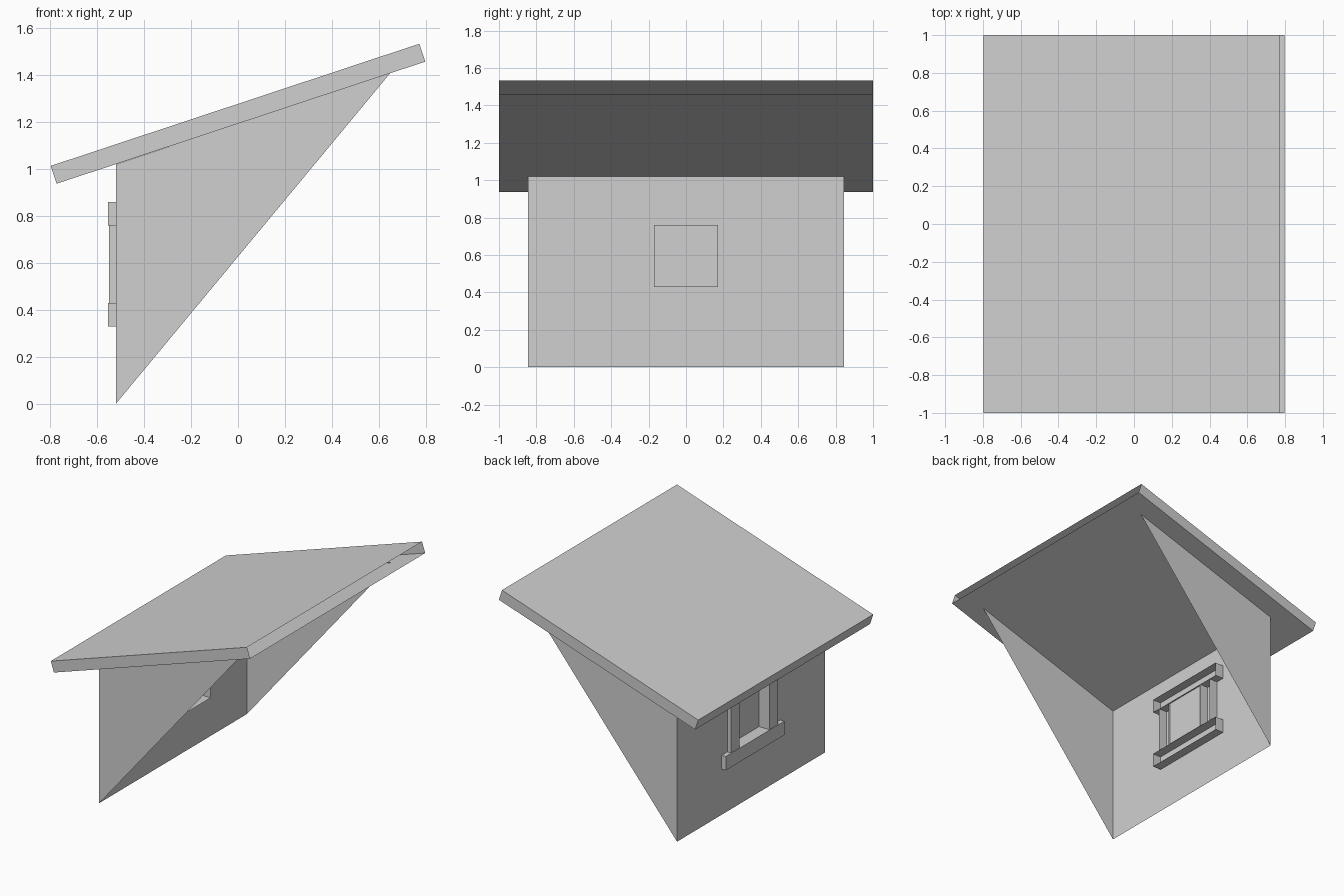
import bpy, bmesh, math
from mathutils import Matrix, Vector

if "Cube" in bpy.data.objects:
    bpy.data.objects.remove(bpy.data.objects["Cube"], do_unlink=True)

grey = bpy.data.materials.new("light_grey")
grey.use_nodes = True
COLOUR = (0.63, 0.63, 0.63, 1)
grey.diffuse_color = COLOUR
grey.node_tree.nodes["Principled BSDF"].inputs["Base Color"].default_value = COLOUR


def finish(name, bm):
    mesh = bpy.data.meshes.new(name)
    bm.to_mesh(mesh)
    bm.free()
    mesh.materials.append(grey)
    obj = bpy.data.objects.new(name, mesh)
    bpy.context.collection.objects.link(obj)
    return obj


def open_box(name, low, high, tilt=0.0):
    """Box with its +x end left open, optionally tilted about y."""
    low, high = Vector(low), Vector(high)
    bm = bmesh.new()
    bmesh.ops.create_cube(bm, size=1)
    bm.normal_update()
    ends = [f for f in bm.faces if f.normal.x > 0.9]
    bmesh.ops.delete(bm, geom=ends, context='FACES_ONLY')
    size = high - low
    bm.transform(Matrix.Translation((low + high) / 2)
                 @ Matrix.Rotation(tilt, 4, 'Y')
                 @ Matrix.Diagonal((*size, 1)))
    return finish(name, bm)


def sheet(name, points):
    bm = bmesh.new()
    bm.faces.new([bm.verts.new(p) for p in points])
    return finish(name, bm)


WALL_X, HALF_WIDTH = -0.52, 0.845
WALL_TOP = 1.02
WIN_Y, WIN_LOW, WIN_HIGH = 0.17, 0.43, 0.76
FRAME_FRONT, FRAME_BACK, BAR = -0.553, -0.453, 0.1


def rectangle(half, low, high):
    return [(WALL_X, half, low), (WALL_X, -half, low),
            (WALL_X, -half, high), (WALL_X, half, high)]


# Sloping roof slab, open at its high end
tilt = math.atan2(0.52, 1.57)
open_box("roof", (-0.827, -1, 1.195), (0.827, 1, 1.275), -tilt)

# Window wall with a square opening
bm = bmesh.new()
outer = [bm.verts.new(p) for p in rectangle(HALF_WIDTH, 0, WALL_TOP)]
inner = [bm.verts.new(p) for p in rectangle(WIN_Y, WIN_LOW, WIN_HIGH)]
for i in range(4):
    j = (i + 1) % 4
    bm.faces.new((outer[i], outer[j], inner[j], inner[i]))
finish("window_wall", bm)

# Triangular side walls
for name, y in (("front_side_wall", -HALF_WIDTH), ("back_side_wall", HALF_WIDTH)):
    corners = [(WALL_X, y, 0), (0.65, y, 1.41), (WALL_X, y, WALL_TOP)]
    sheet(name, corners if y < 0 else corners[::-1])

# Window frame: wide bars above and below, posts between them
for name, z in (("lower_bar", WIN_LOW - BAR), ("upper_bar", WIN_HIGH)):
    open_box(name, (FRAME_FRONT, -0.335, z), (FRAME_BACK, 0.335, z + BAR))
for name, y in (("front_post", -WIN_Y - BAR), ("back_post", WIN_Y)):
    open_box(name, (FRAME_FRONT + 0.004, y, WIN_LOW), (FRAME_BACK, y + BAR, WIN_HIGH))

# Recessed window pane
sheet("window_pane", [(-0.465, y, z) for _, y, z in rectangle(WIN_Y, WIN_LOW, WIN_HIGH)])
